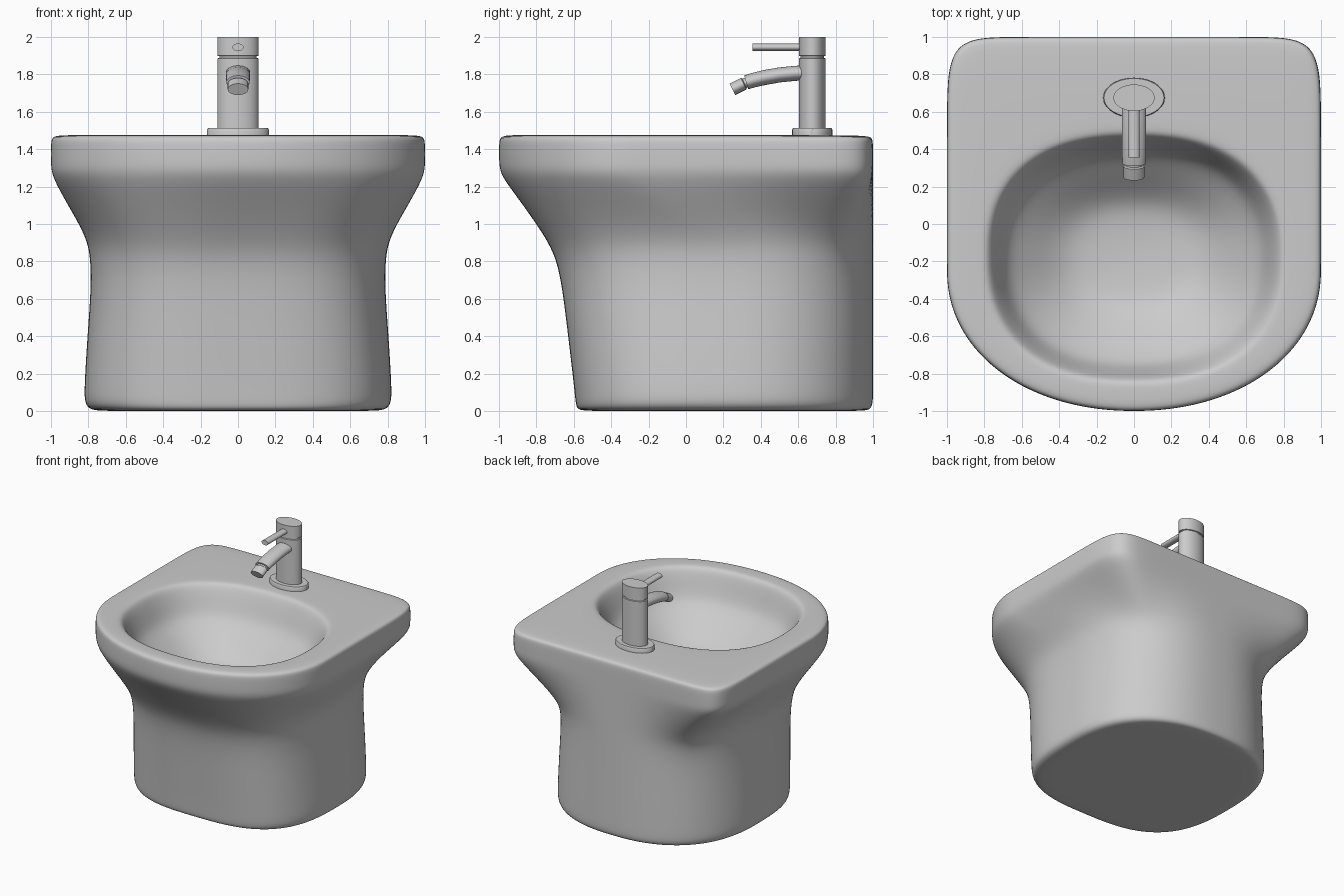
import bpy, math
from mathutils import Vector

N = 96


def oval(z, a, yf, yb, yc, pf, pb):
    """Rounded outline: separate superellipse for the front and the back half."""
    pts = []
    for i in range(N):
        t = 2 * math.pi * i / N
        c, s = math.cos(t), math.sin(t)
        p, b = (pb, yb - yc) if s >= 0 else (pf, yc - yf)
        r = (abs(c) ** p + abs(s) ** p) ** (-1 / p)
        pts.append(Vector((a * c * r, yc + b * s * r, z)))
    return pts


def loft(name, rings):
    n = len(rings[0])
    verts = [v for r in rings for v in r]
    faces = [(k * n + i, k * n + (i + 1) % n, (k + 1) * n + (i + 1) % n, (k + 1) * n + i)
             for k in range(len(rings) - 1) for i in range(n)]
    faces.append(tuple(reversed(range(n))))
    faces.append(tuple(range(len(verts) - n, len(verts))))
    me = bpy.data.meshes.new(name)
    me.from_pydata(verts, [], faces)
    ob = bpy.data.objects.new(name, me)
    bpy.context.collection.objects.link(ob)
    bpy.context.view_layer.objects.active = ob
    for o in bpy.context.selected_objects:
        o.select_set(False)
    ob.select_set(True)
    return ob


def tube(name, path, n=40):
    """Elliptical tube along (y, z, half width in x, radius) points."""
    rings = []
    for k, (y, z, rx, r) in enumerate(path):
        p, q = path[max(k - 1, 0)], path[min(k + 1, len(path) - 1)]
        d = Vector((0, q[0] - p[0], q[1] - p[1])).normalized()
        m = d.cross(Vector((1, 0, 0)))
        rings.append([Vector((rx * math.cos(t), y, z)) + m * r * math.sin(t)
                      for t in (2 * math.pi * i / n for i in range(n))])
    ob = loft(name, rings)
    bpy.ops.object.shade_smooth_by_angle(angle=math.radians(35))
    return ob


# Outer shell: z, half width, front y, back y, blend from pedestal to rim outline
outer = [
    (0.0, 0.40, -0.25, 0.65, 0), (0.0, 0.74, -0.54, 0.95, 0),
    (0.008, 0.79, -0.58, 0.985, 0), (0.04, 0.82, -0.59, 1.0, 0),
    (0.12, 0.822, -0.597, 1.0, 0), (0.40, 0.805, -0.63, 1.0, 0),
    (0.65, 0.786, -0.66, 1.0, 0), (0.80, 0.788, -0.69, 1.0, 0.02),
    (0.90, 0.803, -0.735, 1.0, 0.12), (1.00, 0.85, -0.80, 1.0, 0.34),
    (1.12, 0.92, -0.885, 1.0, 0.65), (1.22, 0.975, -0.96, 1.0, 0.9),
    (1.28, 0.998, -0.995, 1.0, 1), (1.34, 1.0, -1.0, 1.0, 1),
    (1.43, 1.0, -1.0, 1.0, 1), (1.462, 0.995, -0.995, 0.995, 1),
    (1.475, 0.965, -0.965, 0.965, 1),
]
rings = []
for z, a, yf, yb, t in outer:
    foot = oval(z, a, yf, yb, 0.2, 3.0, 2.4)
    rim = oval(z, a, yf, yb, -0.25, 2.1, 14)
    rings.append([f.lerp(r, t) for f, r in zip(foot, rim)])

# Bowl: z, half width, front y, back y
for z, a, yf, yb in [
    (1.475, 0.84, -0.88, 0.54), (1.472, 0.795, -0.85, 0.49),
    (1.45, 0.765, -0.825, 0.465), (1.36, 0.725, -0.795, 0.425),
    (1.27, 0.69, -0.765, 0.39), (1.21, 0.65, -0.73, 0.35),
    (1.13, 0.55, -0.64, 0.26), (1.03, 0.42, -0.51, 0.16),
    (0.98, 0.31, -0.42, 0.08), (0.965, 0.18, -0.30, -0.03),
    (0.96, 0.06, -0.2, -0.12)]:
    rings.append(oval(z, a, yf, yb, -0.17, 2.4, 2.4))

basin = loft("basin_body", rings)
sub = basin.modifiers.new("smooth", 'SUBSURF')
sub.levels = sub.render_levels = 2
bpy.ops.object.shade_smooth()

# Tap: flange, column with groove and cap, lever, curved spout, nozzle
Y = 0.675
tube("tap_flange", [(Y, 1.465, 0.165, 0.107), (Y, 1.505, 0.165, 0.107), (Y, 1.512, 0.16, 0.103)])
tube("tap_column", [(Y, 1.50, 0.11, 0.071), (Y, 1.885, 0.11, 0.071), (Y, 1.888, 0.10, 0.064),
                    (Y, 1.897, 0.10, 0.064), (Y, 1.90, 0.11, 0.071), (Y, 2.0, 0.11, 0.071)])
tube("tap_lever", [(0.63, 1.945, 0.03, 0.02), (0.355, 1.945, 0.03, 0.02)])
tube("tap_spout", [(0.65, 1.81, 0.065, 0.04), (0.58, 1.805, 0.065, 0.04), (0.50, 1.797, 0.065, 0.04),
                   (0.42, 1.783, 0.064, 0.04), (0.36, 1.769, 0.063, 0.039), (0.322, 1.757, 0.062, 0.038)])
tube("tap_nozzle", [(0.34, 1.763, 0.045, 0.027), (0.312, 1.752, 0.045, 0.027),
                    (0.308, 1.75, 0.055, 0.034), (0.248, 1.72, 0.055, 0.034)])
